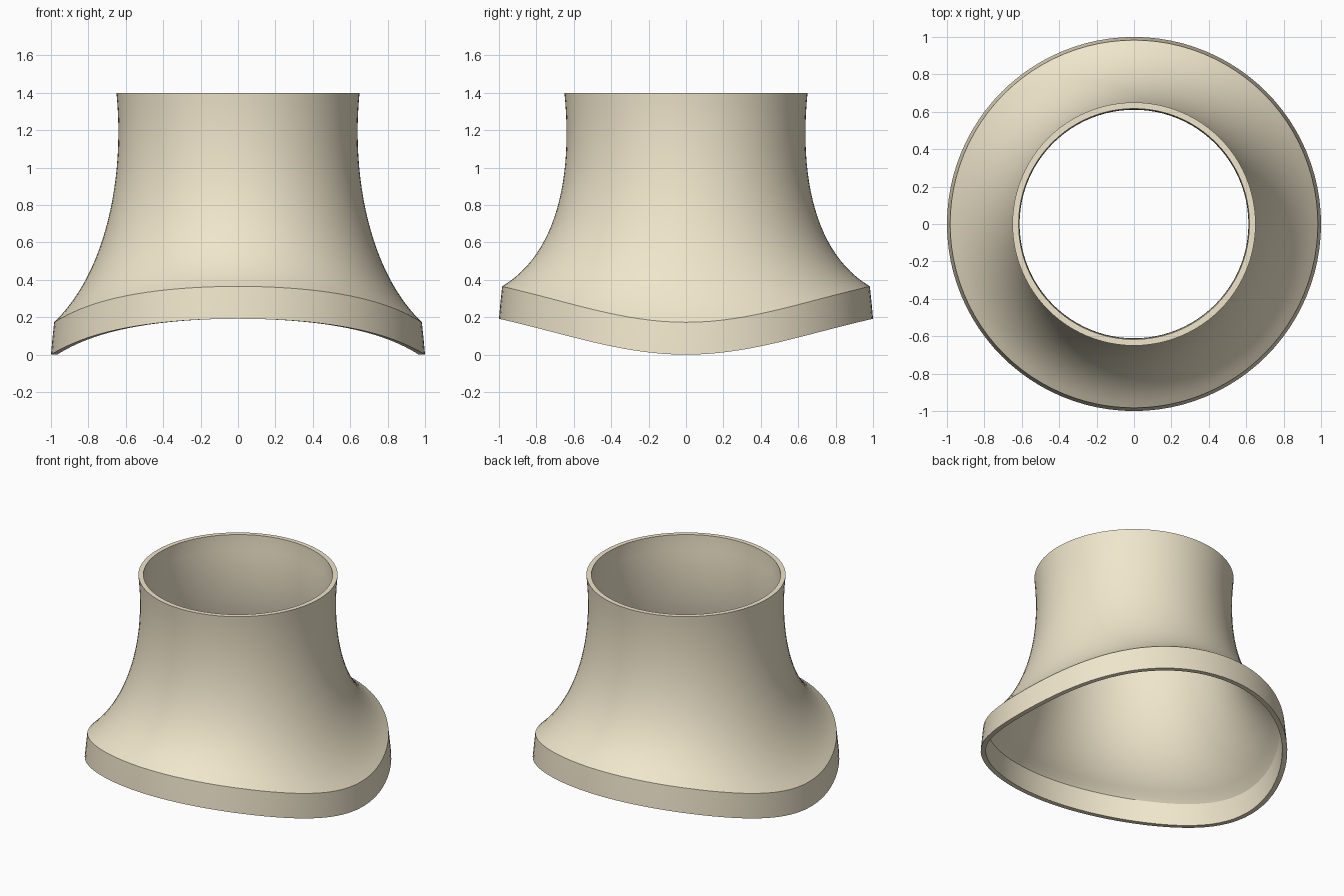
import bpy, bmesh, math
from mathutils import Vector

if "Cube" in bpy.data.objects:
    bpy.data.objects.remove(bpy.data.objects["Cube"])

SEG, STEPS = 96, 24
RISE = 0.192


def saddle(y):
    # height of the wavy bottom edge
    return RISE * (0.6 * y * y + 0.2 * (1 - math.cos(math.pi * y)))


def bezier(p, t):
    u = 1 - t
    return p[0] * u**3 + p[1] * 3 * u * u * t + p[2] * 3 * u * t * t + p[3] * t**3


def section(a):
    # closed wall section (radius, height) at angle a
    s = saddle(math.sin(a))
    k = s / RISE
    ctrl = [Vector(c) for c in ((0.983, 0.173 + s), (0.705 - 0.015 * k, 0.44 + 0.10 * k),
                                (0.605, 0.95), (0.65, 1.4))]
    outer = [Vector((1.0, s)), Vector((0.992, s + 0.087))]
    outer += [bezier(ctrl, i / STEPS) for i in range(STEPS + 1)]
    inner = []
    last = len(outer) - 1
    for i, p in enumerate(outer):
        d = outer[min(i + 1, last)] - outer[max(i - 1, 0)]
        q = p + Vector((-d.y, d.x)).normalized() * 0.028
        if i in (0, last):
            q = Vector((p.x - 0.033, p.y))
        elif i < 3:
            q = Vector((p.x - 0.031, p.y - 0.01 * i))
        inner.append(q)
    return outer + inner[::-1]


# flared collar: sweep the varying section around the axis
bm = bmesh.new()
rings = []
for j in range(SEG):
    a = 2 * math.pi * j / SEG
    rings.append([bm.verts.new((p.x * math.cos(a), p.x * math.sin(a), p.y))
                  for p in section(a)])
for j in range(SEG):
    r0, r1 = rings[j], rings[(j + 1) % SEG]
    n = len(r0)
    for i in range(n):
        bm.faces.new((r0[i], r1[i], r1[(i + 1) % n], r0[(i + 1) % n]))
bmesh.ops.recalc_face_normals(bm, faces=bm.faces)
me = bpy.data.meshes.new("flared_collar")
bm.to_mesh(me)
bm.free()
collar = bpy.data.objects.new("flared_collar", me)
bpy.context.collection.objects.link(collar)

# cream colour
mat = bpy.data.materials.new("cream")
mat.diffuse_color = (0.87, 0.79, 0.60, 1)
mat.use_nodes = True
mat.node_tree.nodes["Principled BSDF"].inputs["Base Color"].default_value = mat.diffuse_color
me.materials.append(mat)

# smooth walls, sharp rim and band edges
bpy.context.view_layer.objects.active = collar
collar.select_set(True)
bpy.ops.object.shade_smooth_by_angle(angle=math.radians(25))
